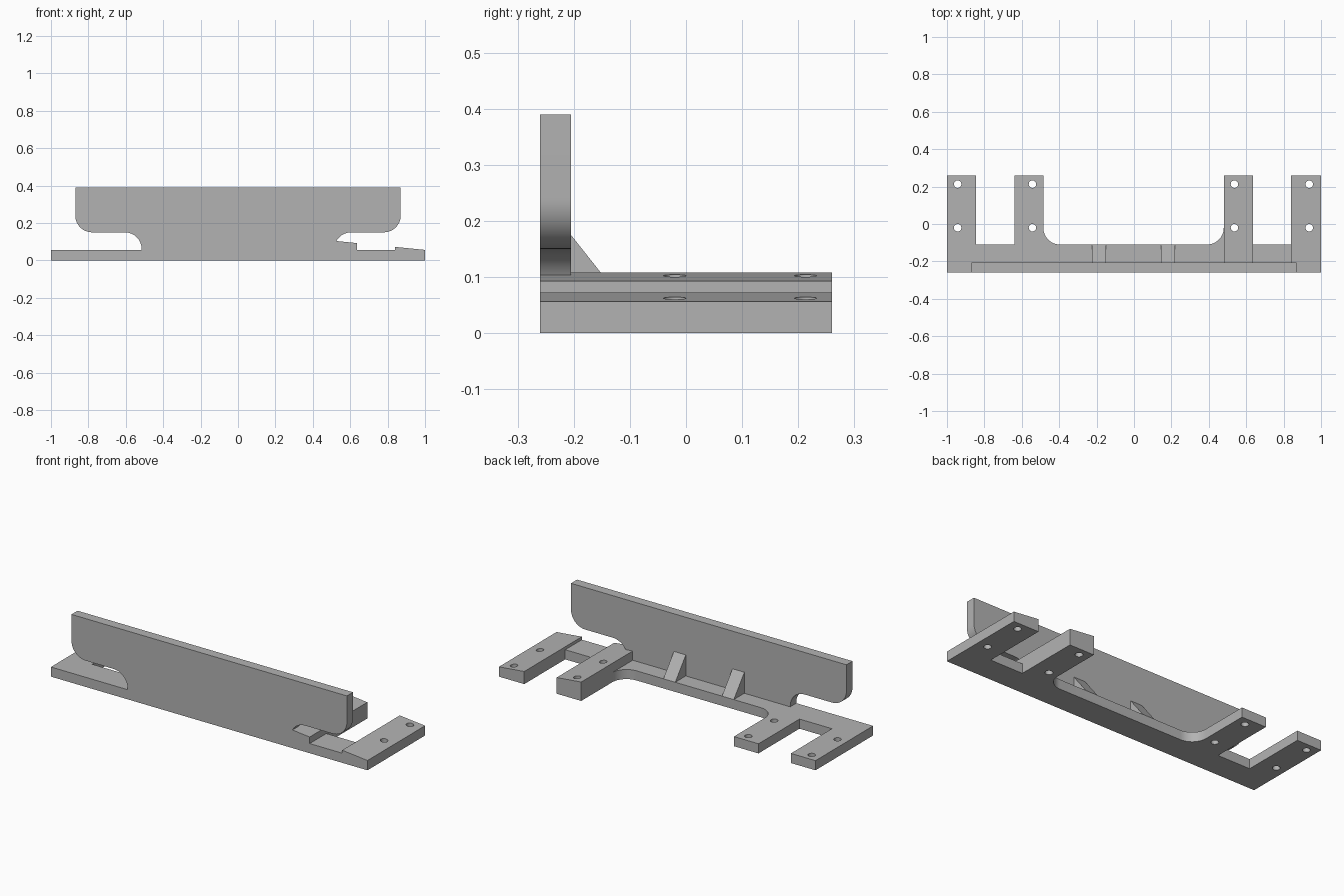
import bpy, bmesh
from math import cos, sin, radians
from mathutils import Vector

cube = bpy.data.objects.get("Cube")
if cube:
    bpy.data.objects.remove(cube, do_unlink=True)

grey = bpy.data.materials.new("plain grey")
grey.use_nodes = True
COLOUR = (0.45, 0.45, 0.45, 1)
grey.diffuse_color = COLOUR
grey.node_tree.nodes["Principled BSDF"].inputs["Base Color"].default_value = COLOUR

BASE_H = 0.055
FRONT, BACK = -0.26, 0.26
PLATE_BACK = -0.205
RAIL_BACK = -0.11
R = 0.09


def arc(cx, cy, r, start, end, steps=12):
    """Points along a circular arc, angles in degrees."""
    angles = [radians(start + (end - start) * i / steps) for i in range(steps + 1)]
    return [(cx + r * cos(a), cy + r * sin(a)) for a in angles]


def prism(name, outline, axis, lo, hi):
    """Extrude a closed 2D outline along the given axis from lo to hi."""
    place = {
        "x": lambda p: (lo, p[0], p[1]),
        "y": lambda p: (p[0], lo, p[1]),
        "z": lambda p: (p[0], p[1], lo),
    }[axis]
    step = Vector([(hi - lo) if a == axis else 0 for a in "xyz"])
    bm = bmesh.new()
    face = bm.faces.new([bm.verts.new(place(p)) for p in outline])
    new = bmesh.ops.extrude_face_region(bm, geom=[face])["geom"]
    bmesh.ops.translate(bm, vec=step, verts=[v for v in new if isinstance(v, bmesh.types.BMVert)])
    bmesh.ops.recalc_face_normals(bm, faces=bm.faces)
    mesh = bpy.data.meshes.new(name)
    bm.to_mesh(mesh)
    bm.free()
    mesh.materials.append(grey)
    obj = bpy.data.objects.new(name, mesh)
    bpy.context.collection.objects.link(obj)
    return obj


def combine(target, other, operation):
    """Apply a boolean and discard the second solid."""
    mod = target.modifiers.new("combine", "BOOLEAN")
    mod.operation, mod.solver, mod.object = operation, "EXACT", other
    bpy.context.view_layer.objects.active = target
    bpy.ops.object.modifier_apply(modifier=mod.name)
    bpy.data.objects.remove(other, do_unlink=True)


# Flat base: front rail with four fingers, filleted between the inner pair
outline = [(-1, FRONT), (1, FRONT), (1, BACK), (0.84, BACK), (0.84, RAIL_BACK),
           (0.635, RAIL_BACK), (0.635, BACK), (0.48, BACK)]
outline += arc(0.48 - R, RAIL_BACK + R, R, 0, -90)
outline += arc(-0.485 + R, RAIL_BACK + R, R, -90, -180)
outline += [(-0.485, BACK), (-0.64, BACK), (-0.64, RAIL_BACK),
            (-0.845, RAIL_BACK), (-0.845, BACK), (-1, BACK)]
bracket = prism("mounting_bracket", outline, "z", 0, BASE_H)

# Upright plate with rounded ends and undercuts on both sides
half = [(0.515, 0)] + arc(0.515 + R, 0.15 - R, R, 180, 90)
half += arc(0.87 - R, 0.15 + R, R, -90, 0) + [(0.87, 0.39)]
mirrored = [(-x, z) for x, z in reversed(half)]
combine(bracket, prism("upright_plate", half + mirrored, "y", FRONT, PLATE_BACK), "UNION")

# Sloped pads over the two left fingers, sharing one inclined plane
for x0, x1 in ((0.48, 0.635), (0.84, 1)):
    top = [(x, BASE_H + 0.001 + 0.1 * (1 - x)) for x in (x1, x0)]
    pad = prism("sloped_pad", [(x0, 0), (x1, 0)] + top, "y", FRONT, BACK)
    combine(bracket, pad, "UNION")

# Triangular gussets behind the plate
for x in (-0.225, 0.145):
    side = [(PLATE_BACK - 0.02, 0.02), (RAIL_BACK, 0.02), (RAIL_BACK, BASE_H),
            (PLATE_BACK, 0.175), (PLATE_BACK - 0.02, 0.175)]
    combine(bracket, prism("gusset", side, "x", x, x + 0.075), "UNION")

# Two screw holes through each finger
for x in (-0.943, -0.543, 0.537, 0.937):
    for y in (-0.02, 0.213):
        circle = arc(x, y, 0.02, 0, 360, 24)[:-1]
        combine(bracket, prism("screw_hole", circle, "z", -0.1, 0.2), "DIFFERENCE")

bpy.ops.object.select_all(action="DESELECT")
bracket.select_set(True)
bpy.context.view_layer.objects.active = bracket
bpy.ops.object.shade_smooth_by_angle(angle=radians(30))
